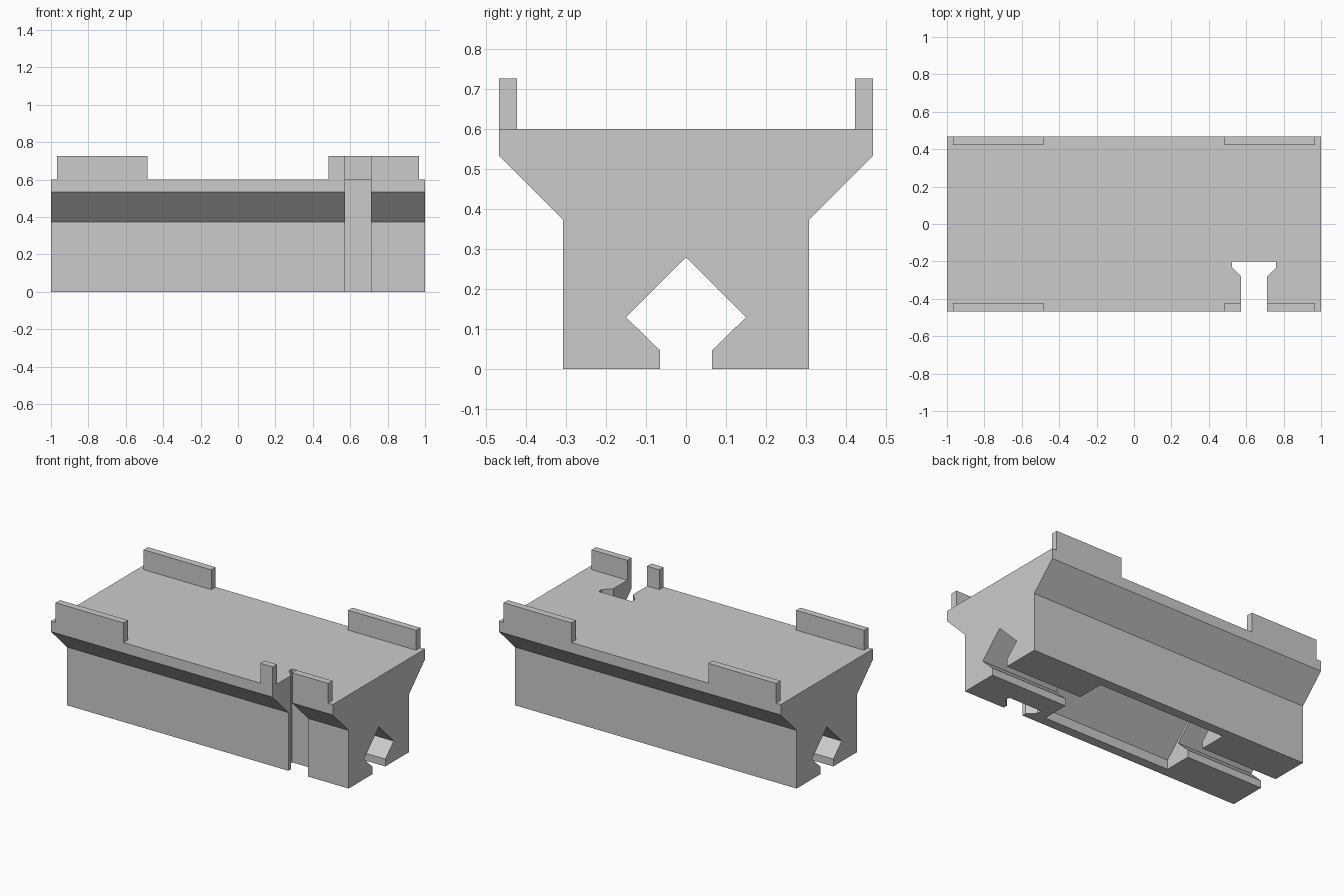
import bpy, bmesh
from mathutils import Vector

cube = bpy.data.objects.get("Cube")
if cube:
    bpy.data.objects.remove(cube)

grey = bpy.data.materials.new("light_grey")
grey.use_nodes = True
colour = (0.6, 0.6, 0.6, 1)
grey.diffuse_color = colour
grey.node_tree.nodes["Principled BSDF"].inputs["Base Color"].default_value = colour


def prism(name, points, direction):
    """Extrude a closed outline of 3D points along a direction."""
    bm = bmesh.new()
    face = bm.faces.new([bm.verts.new(p) for p in points])
    new = bmesh.ops.extrude_face_region(bm, geom=[face])["geom"]
    bmesh.ops.translate(bm, vec=Vector(direction),
                        verts=[v for v in new if isinstance(v, bmesh.types.BMVert)])
    bmesh.ops.recalc_face_normals(bm, faces=bm.faces)
    mesh = bpy.data.meshes.new(name)
    bm.to_mesh(mesh)
    bm.free()
    mesh.materials.append(grey)
    obj = bpy.data.objects.new(name, mesh)
    bpy.context.collection.objects.link(obj)
    return obj


def mirrored(half):
    """Complete a symmetric outline from its positive half."""
    return half + [(-a, b) for a, b in reversed(half) if a > 0]


def along_x(name, half, x):
    return prism(name, [(-x, y, z) for y, z in mirrored(half)], (2 * x, 0, 0))


def cut(obj, cutter):
    mod = obj.modifiers.new("cut", 'BOOLEAN')
    mod.operation = 'DIFFERENCE'
    mod.solver = 'EXACT'
    mod.object = cutter
    cutter.hide_render = True
    cutter.hide_viewport = True


# Flared body with a diamond channel running along its underside
outer = [(0.467, 0.6), (0.467, 0.533), (0.307, 0.373), (0.307, 0),
         (0.065, 0), (0.065, 0.047), (0.15, 0.13), (0, 0.28)]
body = along_x("body", outer, 1)

# Wider pocket in the middle of the channel
pocket = along_x("pocket_cutter", [(0.245, -0.1), (0.245, 0.06), (0, 0.305)], 0.455)
cut(body, pocket)

# Vertical T-shaped slot in the front wall
slot_half = [(0.07, -0.6), (0.07, -0.28), (0.118, -0.232), (0.118, -0.2)]
slot = prism("slot_cutter", [(0.642 + x, y, -0.1) for x, y in mirrored(slot_half)], (0, 0, 1))
cut(body, slot)

# Four upright retaining tabs at the corners of the deck
for end, sx in (("right", -1), ("left", 1)):
    for side, sy in (("front", -1), ("back", 1)):
        outline = [(sx * x, sy * y, 0.6) for x, y in
                   ((0.485, 0.423), (0.967, 0.423), (0.967, 0.467), (0.485, 0.467))]
        tab = prism(f"{side}_{end}_tab", outline, (0, 0, 0.127))
        if (sx, sy) == (1, -1):
            cut(tab, slot)

# Bake the cuts and drop the cutters
bpy.context.view_layer.update()
deps = bpy.context.evaluated_depsgraph_get()
carved = [o for o in bpy.context.collection.objects if o.type == 'MESH' and o.modifiers.get("cut")]
baked = [(o, bpy.data.meshes.new_from_object(o.evaluated_get(deps))) for o in carved]
for obj, mesh in baked:
    obj.modifiers.clear()
    obj.data = mesh
for cutter in (pocket, slot):
    bpy.data.objects.remove(cutter)
